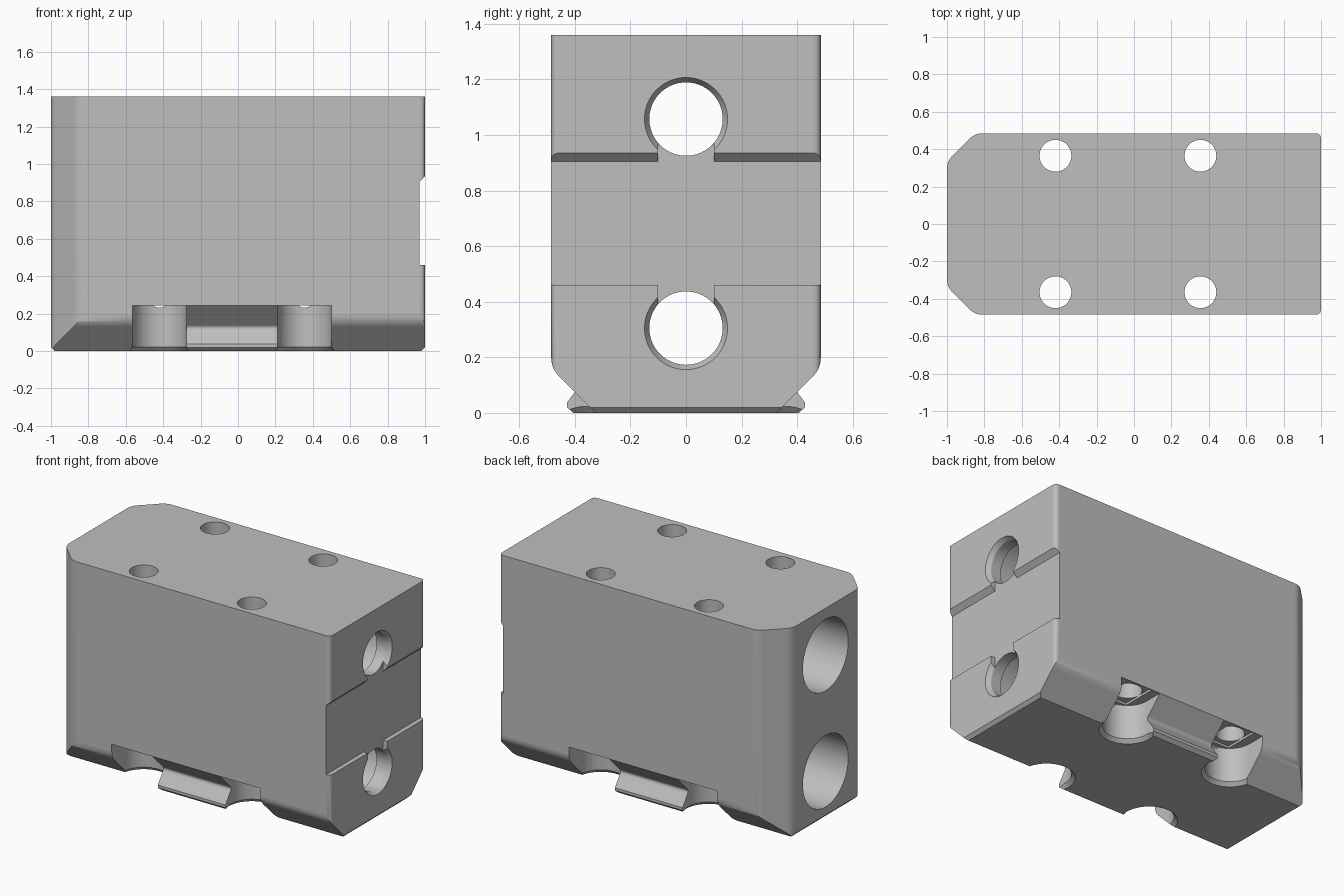
import bpy, bmesh
from math import pi
from mathutils import Vector, Matrix

if "Cube" in bpy.data.objects:
    bpy.data.objects.remove(bpy.data.objects["Cube"], do_unlink=True)

WIDTH, HEIGHT = 0.485, 1.36
BORES_Z = (0.305, 1.057)
SCREWS_X = (-0.42, 0.355)
SCREW_Y = 0.365
POCKET_Z, POCKET_R = 0.245, 0.145

gray = bpy.data.materials.new("plain_gray")
gray.use_nodes = True
gray.diffuse_color = (0.52, 0.52, 0.52, 1)
gray.node_tree.nodes["Principled BSDF"].inputs["Base Color"].default_value = (0.52, 0.52, 0.52, 1)


def make(name, bm):
    bmesh.ops.recalc_face_normals(bm, faces=bm.faces)
    mesh = bpy.data.meshes.new(name)
    bm.to_mesh(mesh)
    bm.free()
    mesh.materials.append(gray)
    obj = bpy.data.objects.new(name, mesh)
    bpy.context.collection.objects.link(obj)
    return obj


def rounded(corners, steps=6):
    """Outline from (a, b, setback) corners, each softened by a short curve."""
    out = []
    for i, (a, b, setback) in enumerate(corners):
        p = Vector((a, b))
        if not setback:
            out.append(p)
            continue
        before = Vector(corners[i - 1][:2])
        after = Vector(corners[(i + 1) % len(corners)][:2])
        start = p + (before - p).normalized() * setback
        end = p + (after - p).normalized() * setback
        for s in range(steps + 1):
            t = s / steps
            out.append(start * (1 - t) ** 2 + p * 2 * t * (1 - t) + end * t * t)
    return out


def prism(name, outline, axis, lo, hi):
    """Extrude a 2D outline along the given axis."""
    place = {"x": lambda a, b, c: (c, a, b),
             "y": lambda a, b, c: (a, c, b),
             "z": lambda a, b, c: (a, b, c)}[axis]
    bm = bmesh.new()
    face = bm.faces.new([bm.verts.new(place(a, b, lo)) for a, b in outline])
    new = bmesh.ops.extrude_face_region(bm, geom=[face])["geom"]
    shift = Vector(place(0, 0, hi - lo))
    bmesh.ops.translate(bm, vec=shift, verts=[v for v in new if isinstance(v, bmesh.types.BMVert)])
    return make(name, bm)


def box(name, lo, hi):
    outline = [(lo[0], lo[1]), (hi[0], lo[1]), (hi[0], hi[1]), (lo[0], hi[1])]
    return prism(name, outline, "z", lo[2], hi[2])


def cone(name, r1, r2, start, length, axis="z"):
    """Cylinder or cone growing from start along +x or +z."""
    turn = Matrix.Rotation(pi / 2, 4, "Y") if axis == "x" else Matrix()
    move = Matrix.Translation(start) @ turn @ Matrix.Translation((0, 0, length / 2))
    bm = bmesh.new()
    bmesh.ops.create_cone(bm, cap_ends=True, segments=64, radius1=r1, radius2=r2,
                          depth=length, matrix=move)
    return make(name, bm)


def combine(target, other, operation="DIFFERENCE"):
    mod = target.modifiers.new("combine", "BOOLEAN")
    mod.operation, mod.solver, mod.object = operation, "EXACT", other
    bpy.context.view_layer.objects.active = target
    bpy.ops.object.modifier_apply(modifier=mod.name)
    bpy.data.objects.remove(other, do_unlink=True)


# Block: plan outline, trimmed by the end profile and the side profile
plan = rounded([(-1, -0.335, 0.04), (-0.85, -WIDTH, 0.04), (1, -WIDTH, 0.03),
                (1, WIDTH, 0.03), (-0.85, WIDTH, 0.04), (-1, 0.335, 0.04)])
body = prism("bearing_block", plan, "z", 0, HEIGHT)
end_profile = rounded([(-0.325, 0, 0), (0.325, 0, 0), (WIDTH, 0.16, 0.04), (WIDTH, 2, 0),
                       (-WIDTH, 2, 0), (-WIDTH, 0.16, 0.04)])
combine(body, prism("end_trim", end_profile, "x", -1.2, 1.2), "INTERSECT")
side_profile = [(-0.98, 0), (0.98, 0), (1, 0.02), (1, 2), (-1, 2), (-1, 0.02)]
combine(body, prism("side_trim", side_profile, "y", -1, 1), "INTERSECT")

# Clamp lips between the screw pockets, with a notch above each
lip = [(0.2, 0), (0.405, 0), (0.428, 0.02), (0.428, 0.11), (0.2, 0.11)]
notch = rounded([(0.365, 0.125, 0.02), (0.4, 0.075, 0), (0.43, 0.035, 0), (0.6, 0.03, 0),
                 (0.6, POCKET_Z, 0), (WIDTH, POCKET_Z, 0)])
for side in (-1, 1):
    combine(body, prism("lip", [(side * y, z) for y, z in lip], "x", *SCREWS_X), "UNION")
    combine(body, prism("notch", [(side * y, z) for y, z in notch], "x", *SCREWS_X))

# Screw holes and their pockets, open toward the long sides
for x in SCREWS_X:
    for side in (-1, 1):
        y = side * SCREW_Y
        combine(body, cone("screw_hole", 0.085, 0.085, (x, y, 0.1), 1.5))
        combine(body, cone("pocket", POCKET_R, POCKET_R, (x, y, -0.1), POCKET_Z + 0.1))
        y_lo, y_hi = sorted((y, side * 0.7))
        combine(body, box("pocket_mouth", (x - POCKET_R, y_lo, -0.1), (x + POCKET_R, y_hi, POCKET_Z)))
        combine(body, cone("pocket_flare", 0.18, POCKET_R - 0.002, (x, y, -0.015), 0.04))
        # stepped ceiling around the hole
        combine(body, box("step", (x - 0.085, y - 0.115, 0.2), (x + 0.085, y + 0.115, 0.26)))

# Shallow band across the right end, joined to both bores by a slot
band = [(0.97, 0.46), (1.1, 0.46), (1.1, 1.035), (0.97, 0.905)]
combine(body, prism("band", band, "y", -0.7, 0.7))
combine(body, box("slot", (0.97, -0.1, BORES_Z[0]), (1.1, 0.1, BORES_Z[1])))

# Rod bores: narrow with a tapered rim on the right, wide bearing seat from the left
for z in BORES_Z:
    combine(body, cone("rod_bore", 0.132, 0.132, (-1.1, 0, z), 2.3, "x"))
    combine(body, cone("rim_taper", 0.131, 0.156, (0.969, 0, z), 0.042, "x"))
    combine(body, cone("bearing_seat", 0.232, 0.232, (-1.1, 0, z), 2.0, "x"))

# Smooth the curves, keep the flats crisp
bpy.ops.object.select_all(action="DESELECT")
body.select_set(True)
bpy.context.view_layer.objects.active = body
bpy.ops.object.shade_smooth_by_angle(angle=pi / 6)
weighted = body.modifiers.new("even_normals", "WEIGHTED_NORMAL")
weighted.keep_sharp = True
